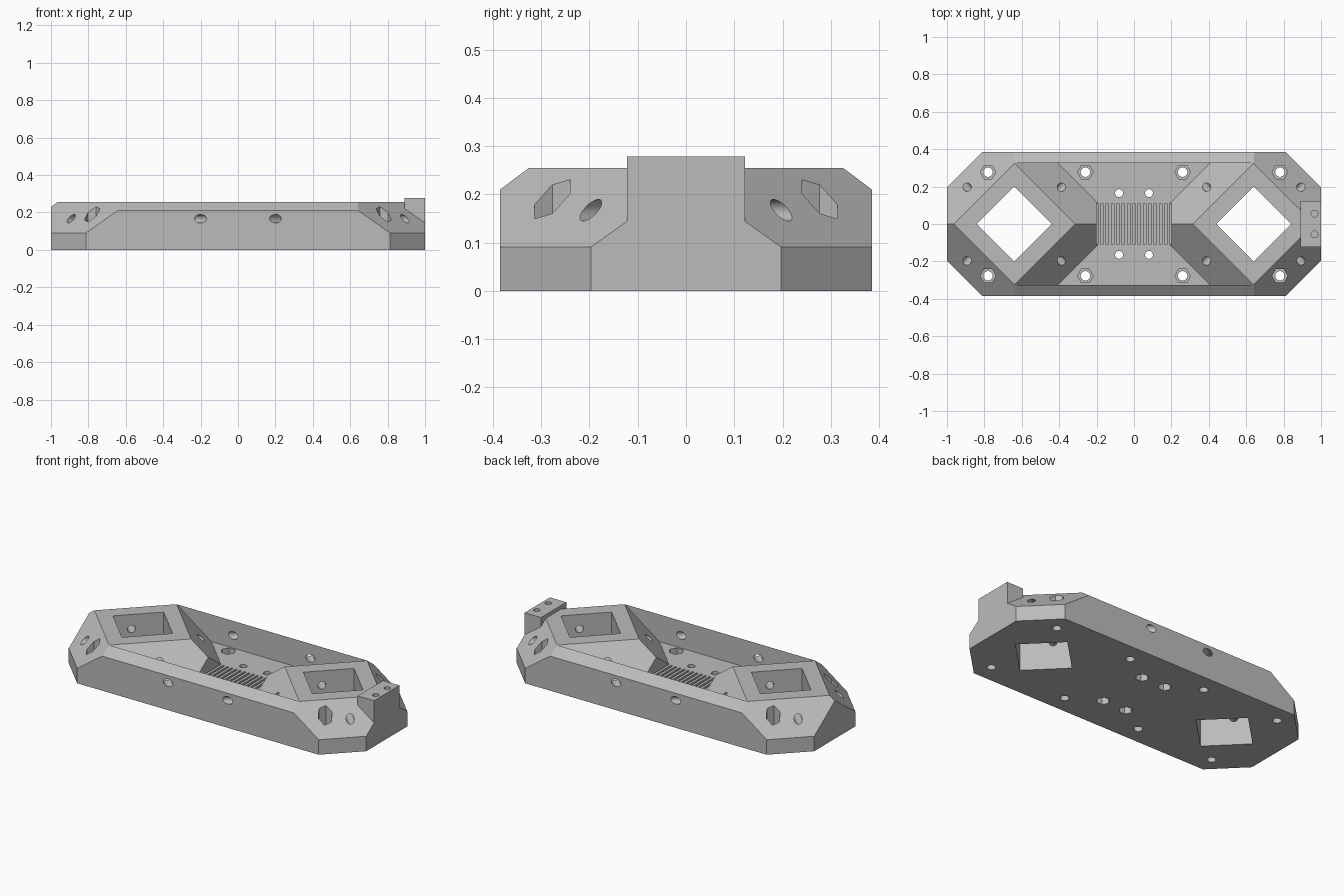
import bpy, bmesh, math
from mathutils import Matrix, Vector

cube = bpy.data.objects.get("Cube")
if cube:
    bpy.data.objects.remove(cube, do_unlink=True)

R2 = math.sqrt(2)
TOP, FLOOR, CX = 0.255, 0.09, 0.64   # deck height, valley floor, window centre
HALF_Y, RIM = 0.385, 0.325           # half width, inner rim
SIGNS = [(sx, sy) for sx in (-1, 1) for sy in (-1, 1)]

grey = bpy.data.materials.new("plain_grey")
grey.use_nodes = True
COLOR = (0.5, 0.5, 0.5, 1)
grey.diffuse_color = COLOR
grey.node_tree.nodes["Principled BSDF"].inputs["Base Color"].default_value = COLOR


def make(name, bm):
    bmesh.ops.recalc_face_normals(bm, faces=bm.faces)
    mesh = bpy.data.meshes.new(name)
    bm.to_mesh(mesh)
    bm.free()
    mesh.materials.append(grey)
    obj = bpy.data.objects.new(name, mesh)
    bpy.context.collection.objects.link(obj)
    return obj


def add_box(bm, x0, x1, y0, y1, z0, z1):
    mat = Matrix.Translation(((x0 + x1) / 2, (y0 + y1) / 2, (z0 + z1) / 2))
    mat = mat @ Matrix.Diagonal((x1 - x0, y1 - y0, z1 - z0, 1))
    bmesh.ops.create_cube(bm, size=1, matrix=mat)


def add_rod(bm, a, b, radius, sides=32):
    a, b = Vector(a), Vector(b)
    axis = b - a
    mat = Matrix.Translation((a + b) / 2)
    if abs(axis.x) + abs(axis.y) > 1e-6:
        mat = mat @ axis.to_track_quat('Z', 'Y').to_matrix().to_4x4()
    bmesh.ops.create_cone(bm, cap_ends=True, segments=sides, radius1=radius,
                          radius2=radius, depth=axis.length, matrix=mat)


def add_loft(bm, low, z0, high, z1):
    a = [bm.verts.new((x, y, z0)) for x, y in low]
    b = [bm.verts.new((x, y, z1)) for x, y in high]
    bm.faces.new(a)
    bm.faces.new(b)
    for i in range(len(a)):
        j = (i + 1) % len(a)
        bm.faces.new((a[i], a[j], b[j], b[i]))


def combine(target, bm, operation='DIFFERENCE'):
    tool = make("tool", bm)
    tool.hide_render = True
    mod = target.modifiers.new("cut", 'BOOLEAN')
    mod.operation, mod.solver, mod.object = operation, 'EXACT', tool
    bpy.context.view_layer.objects.active = target
    bpy.ops.object.modifier_apply(modifier=mod.name)
    bpy.data.objects.remove(tool, do_unlink=True)


# Outer block with clipped corners, sloped shoulders and chamfered long sides
bm = bmesh.new()
add_box(bm, -1, 1, -HALF_Y, HALF_Y, 0, TOP)


def clip(point, normal):
    geom = bm.verts[:] + bm.edges[:] + bm.faces[:]
    res = bmesh.ops.bisect_plane(bm, geom=geom, plane_co=point, plane_no=normal,
                                 clear_outer=True)
    edges = [e for e in res["geom_cut"] if isinstance(e, bmesh.types.BMEdge)]
    bmesh.ops.holes_fill(bm, edges=edges)


for sx, sy in SIGNS:
    clip((sx * 1.197, 0, 0), (sx, sy, 0))
    clip((sx * (CX + RIM), 0, TOP), (sx, sy, R2))
for sy in (-1, 1):
    clip((0, sy * RIM, TOP), (0, sy * 0.045, 0.06))
body = make("carriage_body", bm)

# End tab
bm = bmesh.new()
add_box(bm, 0.89, 1, -0.122, 0.122, 0.12, 0.278)
combine(body, bm, 'UNION')


# Hourglass valley between the two raised diamonds
def hourglass(z):
    c = CX - RIM - (TOP - z) * R2
    w = c + RIM
    return [(c, 0), (w, RIM), (-w, RIM), (-c, 0), (-w, -RIM), (w, -RIM)]


bm = bmesh.new()
add_loft(bm, hourglass(FLOOR), FLOOR, hourglass(0.3), 0.3)
combine(body, bm)

# Recess for the toothed strip
bm = bmesh.new()
add_box(bm, -0.2, 0.2, -0.11, 0.11, 0.07, 0.3)
combine(body, bm)

# Diamond windows through each end
bm = bmesh.new()
for sx in (-1, 1):
    add_rod(bm, (sx * CX, 0, -0.1), (sx * CX, 0, 0.4), 0.2, 4)
# square prism corners lie on the x and y axes
combine(body, bm)

# Vertical screw holes
bm = bmesh.new()
for sx, sy in SIGNS:
    for x, y, r in ((0.78, 0.277, 0.025), (0.26, 0.277, 0.025), (0.08, 0.165, 0.021)):
        add_rod(bm, (sx * x, sy * y, -0.1), (sx * x, sy * y, 0.4), r)
for sy in (-1, 1):
    add_rod(bm, (0.965, sy * 0.055, 0.15), (0.965, sy * 0.055, 0.4), 0.018)
combine(body, bm)

# Hexagonal nut pockets, from above and from below
bm = bmesh.new()
for sx, sy in SIGNS:
    for x in (0.78, 0.26):
        hexagon = [(sx * x + 0.042 * math.cos(k * math.pi / 3),
                    sy * 0.277 + 0.042 * math.sin(k * math.pi / 3)) for k in range(6)]
        add_loft(bm, hexagon, 0.05, hexagon, 0.4)
    hexagon = [(sx * 0.08 + 0.038 * math.cos(k * math.pi / 3),
                sy * 0.165 + 0.038 * math.sin(k * math.pi / 3)) for k in range(6)]
    add_loft(bm, hexagon, -0.1, hexagon, 0.04)
combine(body, bm)

# Diagonal holes running through the side walls and shoulders into the windows
for x, y, reach in ((0.2, -HALF_Y, 0.4125), (0.89, 0.195, -0.2225)):
    bm = bmesh.new()
    back = -math.copysign(0.2, reach)
    for sx, sy in SIGNS:
        add_rod(bm, (sx * (x + back), sy * (y + back), 0.167),
                (sx * (x + reach), sy * (y + reach), 0.167), 0.0225)
    combine(body, bm)

# Toothed strip in the middle of the valley
bm = bmesh.new()
TEETH = 14
pitch = 0.4 / TEETH
for i in range(TEETH):
    x = -0.2 + (i + 0.5) * pitch
    add_box(bm, x - pitch * 0.28, x + pitch * 0.28, -0.11, 0.11, 0.068, FLOOR)
make("grip_teeth", bm)

# Keep edges crisp while rounding the hole walls
bpy.ops.object.select_all(action='DESELECT')
body.select_set(True)
bpy.context.view_layer.objects.active = body
bpy.ops.object.shade_smooth_by_angle(angle=math.radians(25))
